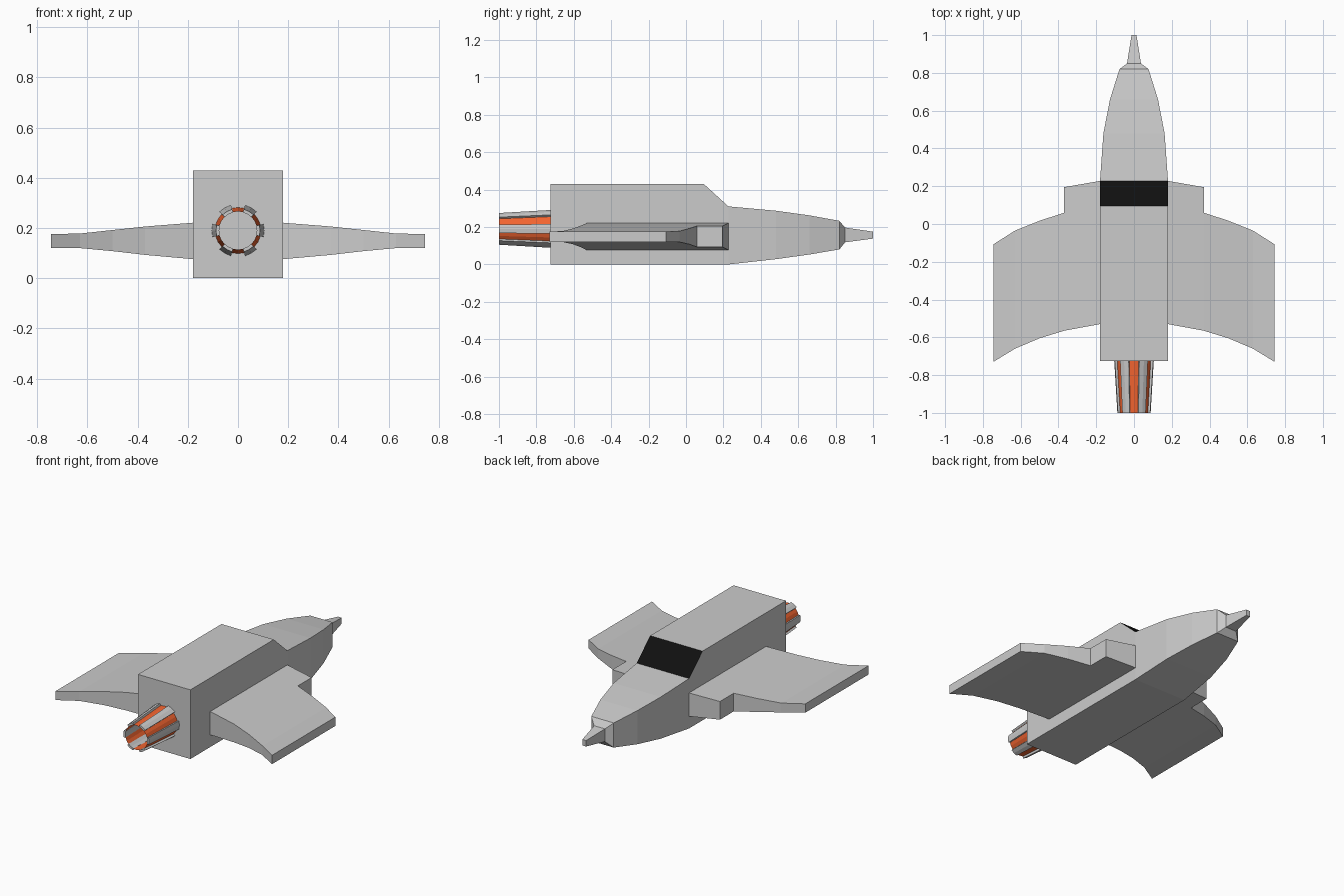
import bpy, bmesh, math

if "Cube" in bpy.data.objects:
    bpy.data.objects.remove(bpy.data.objects["Cube"])


def material(name, rgb):
    m = bpy.data.materials.new(name)
    m.diffuse_color = (*rgb, 1)
    m.use_nodes = True
    m.node_tree.nodes["Principled BSDF"].inputs["Base Color"].default_value = m.diffuse_color
    return m


grey = material("grey", (0.8, 0.8, 0.8))
black = material("black_glass", (0.005, 0.005, 0.005))
orange = material("orange", (0.9, 0.13, 0.03))


def finish(bm, name, mats=()):
    bmesh.ops.recalc_face_normals(bm, faces=bm.faces)
    me = bpy.data.meshes.new(name)
    bm.to_mesh(me)
    bm.free()
    for m in mats:
        me.materials.append(m)
    ob = bpy.data.objects.new(name, me)
    bpy.context.collection.objects.link(ob)
    return ob


def loft(rings):
    """Skin a list of closed rings and cap both ends."""
    bm = bmesh.new()
    vs = [[bm.verts.new(p) for p in r] for r in rings]
    n = len(vs[0])
    for a, b in zip(vs, vs[1:]):
        for i in range(n):
            j = (i + 1) % n
            bm.faces.new((a[i], a[j], b[j], b[i]))
    bm.faces.new(vs[0])
    bm.faces.new(vs[-1])
    return bm


# Fuselage: y, half width, bottom z, top z
stations = [(-0.725, 0.18, 0, 0.43), (0.095, 0.18, 0, 0.43), (0.227, 0.18, 0, 0.31),
            (0.48, 0.162, 0.028, 0.287), (0.66, 0.127, 0.053, 0.262),
            (0.82, 0.077, 0.08, 0.233), (0.85, 0.037, 0.118, 0.197),
            (1.0, 0.013, 0.138, 0.175)]
bm = loft([[(-w, y, lo), (w, y, lo), (w, y, hi), (-w, y, hi)] for y, w, lo, hi in stations])

# Black windscreen on the sloping face
for f in bm.faces:
    c = f.calc_center_median()
    if 0.1 < c.y < 0.22 and 0.33 < c.z < 0.42 and abs(c.x) < 0.01:
        f.material_index = 1
finish(bm, "fuselage", (grey, black))

# Wings: x, leading y, trailing y, bottom z, top z (stepped at x = 0.37)
sections = [(0.18, 0.228, -0.53, 0.076, 0.221), (0.37, 0.195, -0.565, 0.093, 0.206),
            (0.37, 0.06, -0.565, 0.093, 0.206), (0.50, 0.017, -0.605, 0.108, 0.192),
            (0.63, -0.035, -0.66, 0.12, 0.178), (0.745, -0.108, -0.73, 0.121, 0.176)]
for side, label in ((1, "right_wing"), (-1, "left_wing")):
    bm = loft([[(side * x, f, lo), (side * x, b, lo), (side * x, b, hi), (side * x, f, hi)]
               for x, f, b, lo, hi in sections])
    bmesh.ops.remove_doubles(bm, verts=bm.verts, dist=1e-5)
    bmesh.ops.dissolve_degenerate(bm, edges=bm.edges, dist=1e-5)
    finish(bm, label)

# Exhaust nozzle: hollow tapering tube, six grey petals over orange
CZ, Y0, Y1 = 0.19, -0.72, -1.0


def arc_point(deg, r, y):
    a = math.radians(deg)
    return (r * math.cos(a), y, CZ + r * math.sin(a))


bm = bmesh.new()
for i in range(24):
    a, b = i * 15 - 15, i * 15
    q = [(a, 0.092, Y0), (b, 0.092, Y0), (b, 0.076, Y1), (a, 0.076, Y1)]
    f = bm.faces.new([bm.verts.new(arc_point(*p)) for p in q])
    f.material_index = 0 if i % 4 < 2 else 1
bmesh.ops.remove_doubles(bm, verts=bm.verts, dist=1e-5)
finish(bm, "exhaust_nozzle", (grey, orange))

for k in range(6):
    rings = [[arc_point(k * 60 + d, r, y) for d, r, y in
              ((t, 0.091, Y0), (t, 0.105, Y0), (t, 0.088, Y1), (t, 0.075, Y1))]
             for t in (-14.5, 0, 14.5)]
    finish(loft(rings), f"nozzle_petal_{k + 1}")
